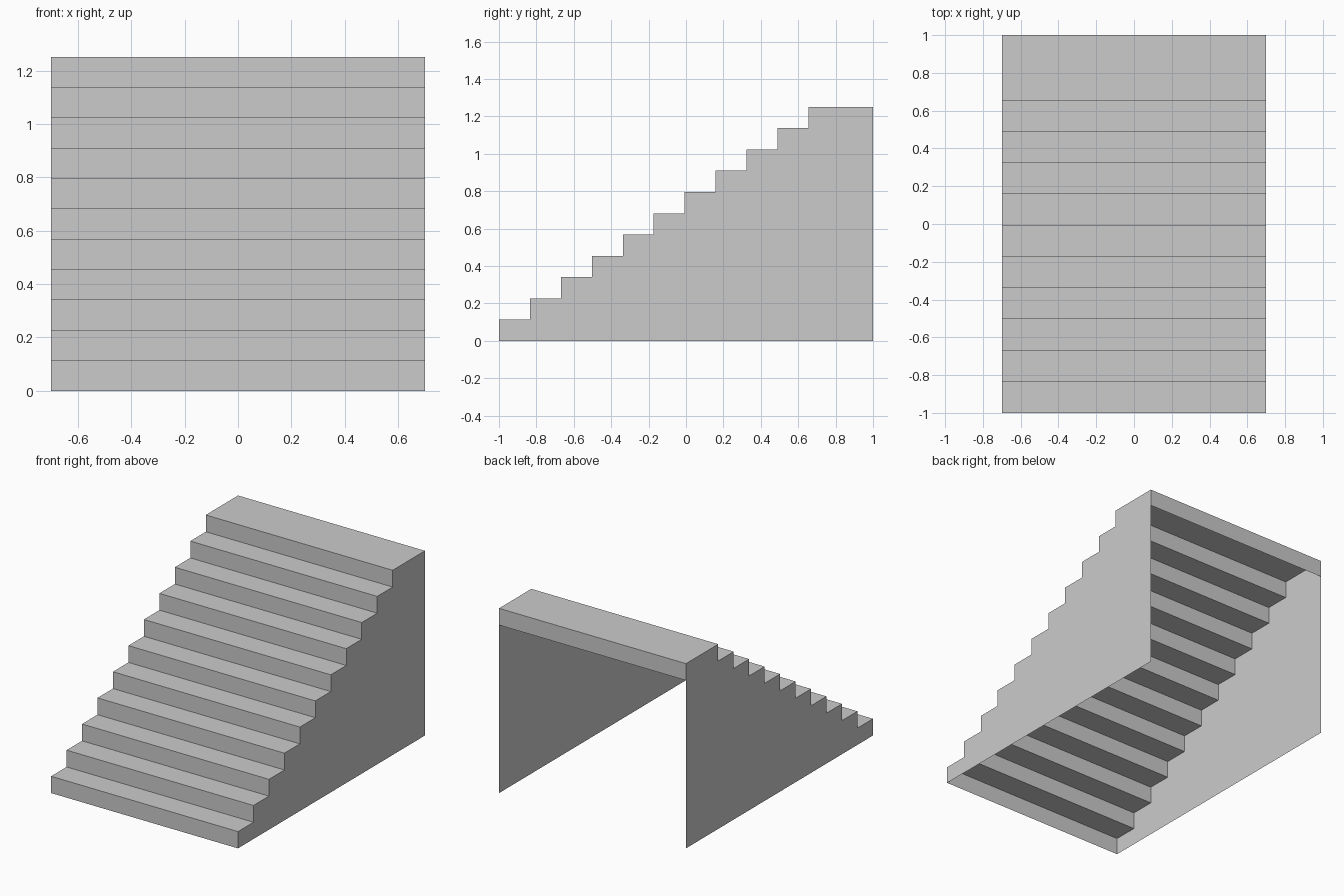
import bpy, bmesh

if "Cube" in bpy.data.objects:
    bpy.data.objects.remove(bpy.data.objects["Cube"])

STEPS, HEIGHT, HALF_W, TREAD = 11, 1.251, 0.7, 0.1655
RISE = HEIGHT / STEPS

# Stepped profile in (y, z): riser and tread pairs, ending in a deep landing
profile = [(-1.0, 0.0)]
for i in range(STEPS):
    y = -1.0 + i * TREAD
    y_next = y + TREAD if i < STEPS - 1 else 1.0
    profile += [(y, (i + 1) * RISE), (y_next, (i + 1) * RISE)]
profile.append((1.0, HEIGHT - RISE))  # lip hanging at the back of the landing

bm = bmesh.new()
left, right = [[bm.verts.new((x, y, z)) for y, z in profile] for x in (-HALF_W, HALF_W)]

# Thin risers, treads and back lip
for i in range(len(profile) - 1):
    bm.faces.new((left[i], right[i], right[i + 1], left[i + 1]))

# Thin side walls down to the ground; back and underside stay open
for side, x in ((left, -HALF_W), (right, HALF_W)):
    bm.faces.new(side + [bm.verts.new((x, 1.0, 0.0))])

bmesh.ops.recalc_face_normals(bm, faces=bm.faces)
bm.normal_update()
# Make sure the shell faces outwards
landing = max(bm.faces, key=lambda f: f.calc_center_median().z)
if landing.normal.z < 0:
    bmesh.ops.reverse_faces(bm, faces=bm.faces)

mesh = bpy.data.meshes.new("staircase")
bm.to_mesh(mesh)
bm.free()
bpy.context.collection.objects.link(bpy.data.objects.new("staircase", mesh))
